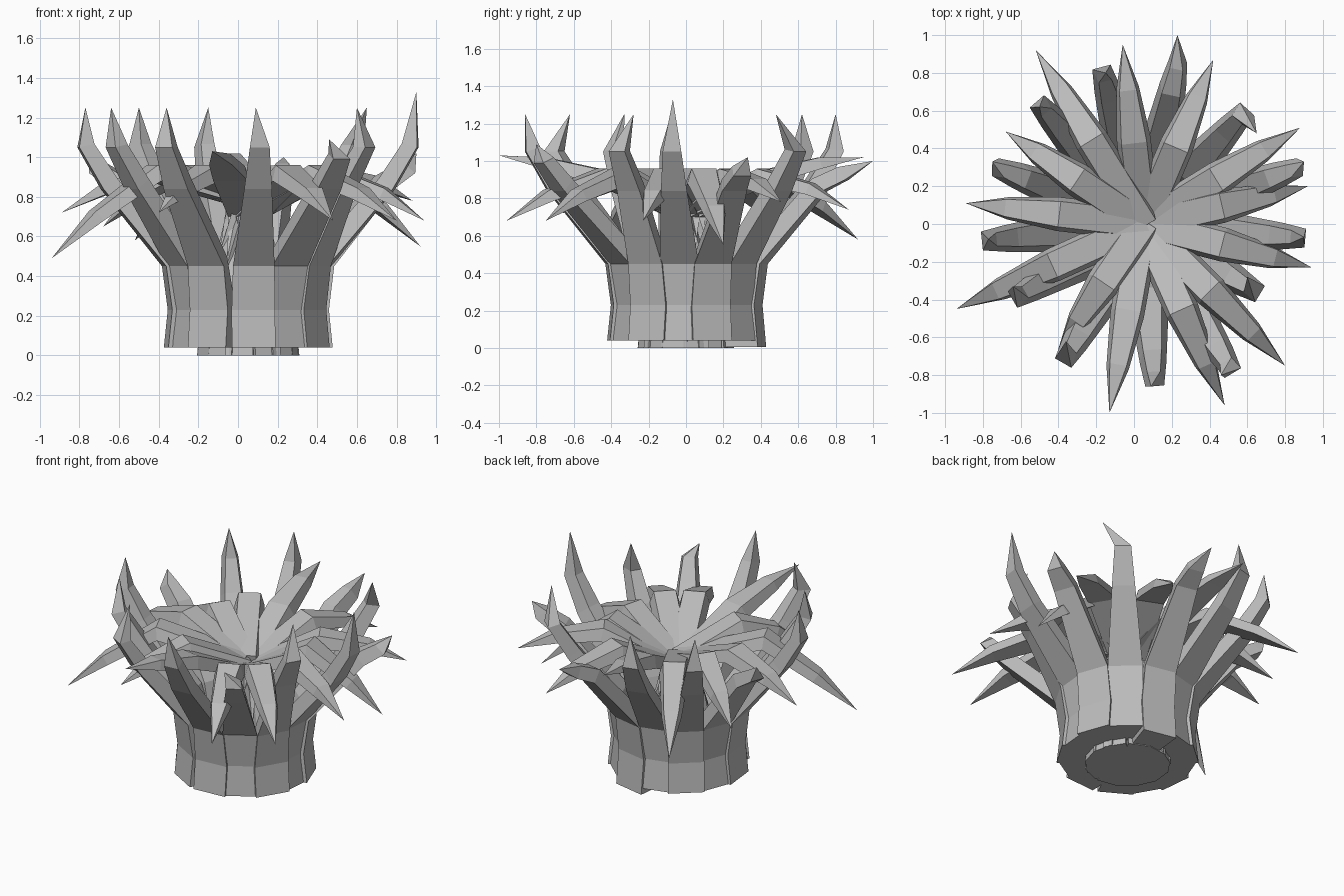
import bpy, bmesh, math
from mathutils import Vector

cube = bpy.data.objects.get("Cube")
if cube:
    bpy.data.objects.remove(cube)

grey = bpy.data.materials.new("stone_grey")
grey.use_nodes = True
COLOUR = (0.5, 0.5, 0.5, 1)
grey.diffuse_color = COLOUR
grey.node_tree.nodes["Principled BSDF"].inputs["Base Color"].default_value = COLOUR
CENTRE = Vector((0.05, 0, 0))


def leaf(name, angle, path, tip, inner_ratio):
    """Four-sided tapering blade; path rows are radius, height, width, thickness."""
    out = Vector((math.cos(angle), math.sin(angle), 0))
    side = Vector((-out.y, out.x, 0))
    up = Vector((0, 0, 1))
    points = [CENTRE + out * r + up * z for r, z, w, t in path]
    bm = bmesh.new()
    rings = []
    for i, (r, z, width, thick) in enumerate(path):
        ahead = points[i + 1] if i + 1 < len(points) else Vector(tip)
        along = (ahead - points[max(i - 1, 0)]).normalized()
        # the normal points away from the upper, inner face along the whole blade
        normal = out if i == 0 else side.cross(along).normalized()
        # the outer, lower face follows the path and the inner face sits behind it
        back = points[i] - normal * thick
        half = side * width / 2
        corners = (points[i] - half, points[i] + half,
                   back + half * inner_ratio, back - half * inner_ratio)
        rings.append([bm.verts.new(c) for c in corners])
    bm.faces.new(rings[0])
    for a, b in zip(rings, rings[1:]):
        for k in range(4):
            n = (k + 1) % 4
            bm.faces.new((a[k], a[n], b[n], b[k]))
    end = bm.verts.new(tip)
    for k in range(4):
        bm.faces.new((rings[-1][k], rings[-1][(k + 1) % 4], end))
    bmesh.ops.recalc_face_normals(bm, faces=bm.faces)
    mesh = bpy.data.meshes.new(name)
    bm.to_mesh(mesh)
    bm.free()
    mesh.materials.append(grey)
    obj = bpy.data.objects.new(name, mesh)
    bpy.context.collection.objects.link(obj)


# Outer ring: blades forming the cup, then flaring and curling upward
# each row is direction, bend radius and tip position
outer_tips = [
    (274, 0.86, 0.09, -0.86, 1.25), (301, 0.92, 0.46, -0.8, 1.09),
    (329, 0.72, 0.6, -0.28, 1.25), (355, 0.86, 0.9, -0.07, 1.33),
    (20, 0.88, 0.9, 0.33, 1.02), (48, 0.82, 0.65, 0.48, 1.25),
    (78, 0.88, 0.23, 1.0, 1.0), (105, 0.86, -0.15, 0.8, 1.25),
    (131, 0.86, -0.5, 0.62, 1.25), (159, 0.84, -0.75, 0.33, 1.02),
    (186, 0.86, -0.77, -0.08, 1.25), (210, 0.8, -0.64, -0.33, 1.25),
    (240, 0.85, -0.36, -0.62, 1.25)]
for i, (deg, bend, x, y, z) in enumerate(outer_tips):
    bend_z = 1.05 if z > 1.2 else z - 0.1
    foot_z = 0.04 if z > 1 else 0.005
    step = 0.012 * (i % 2)
    path = [(0.415 - step, foot_z, 0.22, 0.3), (0.395 - step, 0.23, 0.22, 0.14),
            (0.425 - step, 0.45, 0.21, 0.1),
            (bend - 0.12, 0.84, 0.14, 0.09), (bend, bend_z, 0.1, 0.08)]
    leaf(f"outer_leaf_{i + 1}", math.radians(deg), path, (x, y, z), 0.7)

# Inner crown: blades rising from the middle, arching out and mostly drooping
inner_tips = [
    (-0.52, 0.92, 0.58), (-0.06, 0.95, 1.02), (0.42, 0.87, 0.74), (0.88, 0.51, 0.78),
    (0.92, 0.2, 0.55), (0.94, -0.23, 0.68), (0.8, -0.75, 0.68), (0.48, -0.96, 0.68),
    (-0.13, -1.0, 1.03), (-0.4, -0.66, 0.72), (-0.94, -0.45, 0.49),
    (-0.89, 0.11, 0.72), (-0.68, 0.49, 0.65)]
for i, tip in enumerate(inner_tips):
    reach = Vector(tip) - CENTRE
    angle = math.atan2(reach.y, reach.x)
    length = reach.xy.length
    # blades on the right-hand side overlap the others at the middle
    heart_z = 0.76 if tip[0] < -0.3 else 0.7
    path = [(0.25, 0, 0.14, 0.25), (0.23, 0.2, 0.14, 0.14), (0.06, heart_z, 0.18, 0.08),
            (length * 0.48, 0.88, 0.18, 0.08),
            (length * 0.76, min(0.4 + 0.57 * tip[2], 0.96), 0.12, 0.06)]
    leaf(f"inner_leaf_{i + 1}", angle, path, tip, 0.75)
